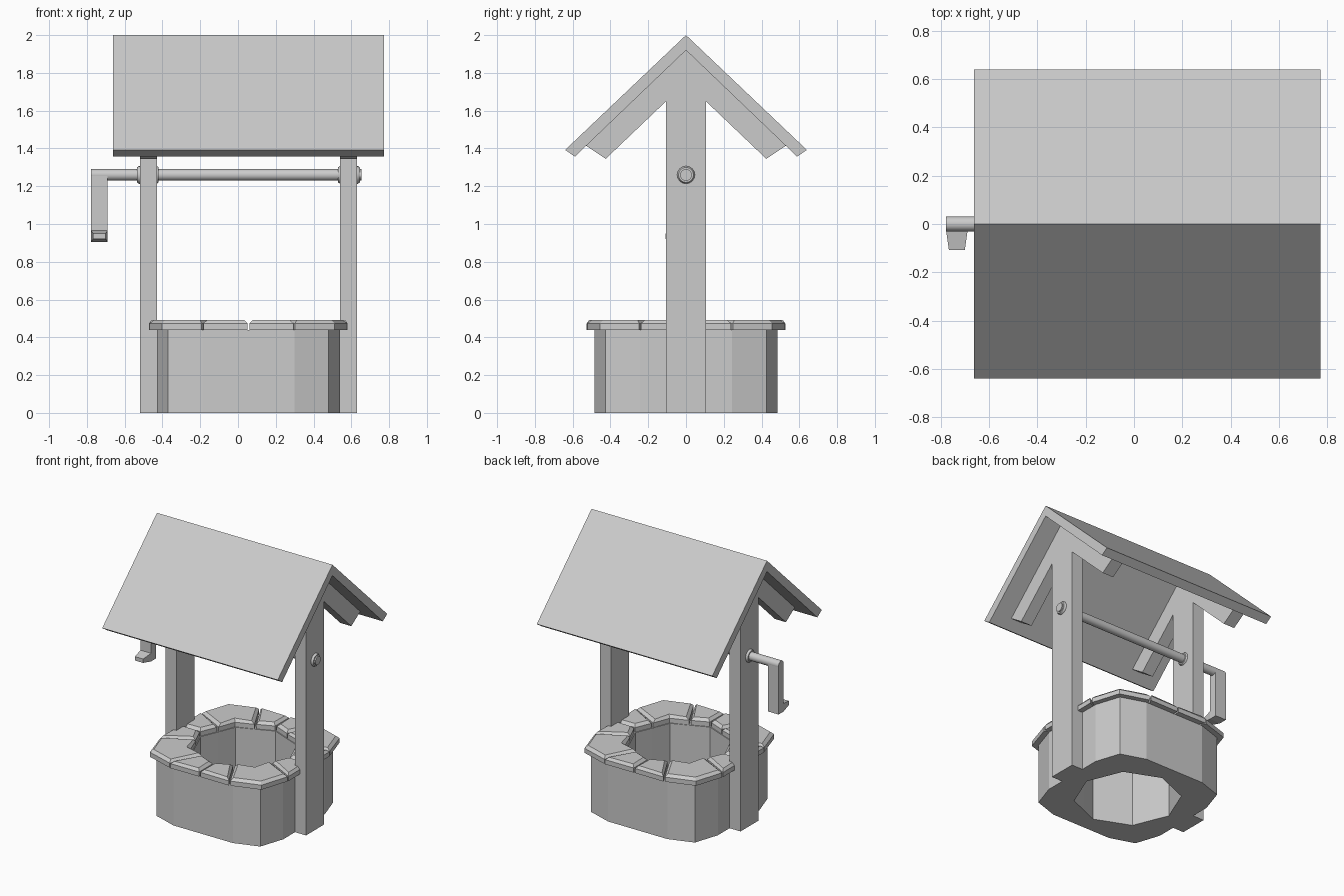
import bpy, bmesh, math
from mathutils import Vector

if "Cube" in bpy.data.objects:
    bpy.data.objects.remove(bpy.data.objects["Cube"])

CX = 0.055  # centre of the well and its frame


def loft(name, rings, closed=False, bm=None):
    """Skin a list of point rings; cap the ends, or close into a tube."""
    own = bm is None
    bm = bm or bmesh.new()
    vs = [[bm.verts.new(p) for p in r] for r in rings]
    n = len(vs[0])
    pairs = list(zip(vs, vs[1:])) + ([(vs[-1], vs[0])] if closed else [])
    for a, b in pairs:
        for i in range(n):
            j = (i + 1) % n
            bm.faces.new((a[i], a[j], b[j], b[i]))
    if not closed:
        bm.faces.new(vs[0][::-1])
        bm.faces.new(vs[-1])
    if own:
        return finish(name, bm)


def finish(name, bm):
    bmesh.ops.recalc_face_normals(bm, faces=bm.faces)
    mesh = bpy.data.meshes.new(name)
    bm.to_mesh(mesh)
    bm.free()
    ob = bpy.data.objects.new(name, mesh)
    bpy.context.collection.objects.link(ob)
    return ob


def along_x(name, profile, x0, x1):
    """Extrude a (y, z) profile along x."""
    return loft(name, [[(x, y, z) for y, z in profile] for x in (x0, x1)])


def round_bar(name, sections, z=1.26, n=16):
    """Round bar along x from (x, radius) sections."""
    ang = [2 * math.pi * i / n for i in range(n)]
    ob = loft(name, [[(x, r * math.cos(a), z + r * math.sin(a)) for a in ang]
                     for x, r in sections])
    bpy.context.view_layer.objects.active = ob
    bpy.ops.object.select_all(action='DESELECT')
    ob.select_set(True)
    bpy.ops.object.shade_smooth_by_angle(angle=math.radians(35))
    return ob


def full_ring(quarter):
    """Turn a quarter outline four times around the centre."""
    out = []
    for k in range(4):
        c, s = (1, 0, -1, 0)[k], (0, 1, 0, -1)[k]
        out += [(c * x - s * y, s * x + c * y) for x, y in quarter]
    return out


def at(ring, z):
    return [(CX + x, y, z) for x, y in ring]


# well wall: rounded square outside, octagonal shaft inside
hole = full_ring([(.36, 0), (.307, .127), (.255, .255), (.127, .307)])
wall = full_ring([(.485, 0), (.485, .243), (.425, .425), (.243, .485)])
loft("well_wall", [at(wall, 0), at(wall, .44), at(hole, .44), at(hole, 0)], closed=True)

# rim stones: four corner stones and eight side stones with bevelled tops
rim = full_ring([(.53, 0), (.53, .245), (.462, .462), (.245, .53)])


def shrink(pts, d):
    c = sum(pts, Vector((0, 0))) / len(pts)
    return [p + (c - p).normalized() * d for p in pts]


bm = bmesh.new()
for k in range(4):
    for a, b in ((0, 1), (1, 3), (3, 4)):
        idx = [(4 * k + i) % 16 for i in range(a, b + 1)]
        pts = [Vector(rim[i]) for i in idx] + [Vector(hole[i]) for i in idx[::-1]]
        base, top = shrink(pts, .008), shrink(pts, .034)
        loft("", [at(base, .44), at(base, .474), at(top, .493)], bm=bm)
finish("rim_stones", bm)

# posts with roof braces, one frame at each side
half = [(.105, 0), (.105, 1.65), (.425, 1.345), (.53, 1.415)]
frame = half + [(0, 1.92)] + [(-y, z) for y, z in half[::-1]]
along_x("left_post_frame", frame, -.52, -.43)
along_x("right_post_frame", frame, .54, .63)

# gable roof
along_x("roof", [(0, 2), (.64, 1.392), (.588, 1.357), (0, 1.92),
                 (-.588, 1.357), (-.64, 1.392)], -.663, .773)

# axle and its collars
round_bar("axle", [(-.778, .031), (.655, .031)])
for name, x0, x1 in (("left_collar", -.535, -.42), ("right_collar", .53, .645)):
    round_bar(name, [(x0, .04), (x0 + .01, .047), (x1 - .01, .047), (x1, .04)])

# crank arm and tapered grip
along_x("crank_arm", [(-.03, .905), (.03, .905), (.03, 1.26), (-.03, 1.26)], -.778, -.69)


def rect(x0, x1, y, z0, z1):
    return [(x0, y, z0), (x1, y, z0), (x1, y, z1), (x0, y, z1)]


loft("crank_grip", [rect(-.778, -.69, -.03, .905, .965),
                    rect(-.767, -.701, -.108, .921, .95)])
